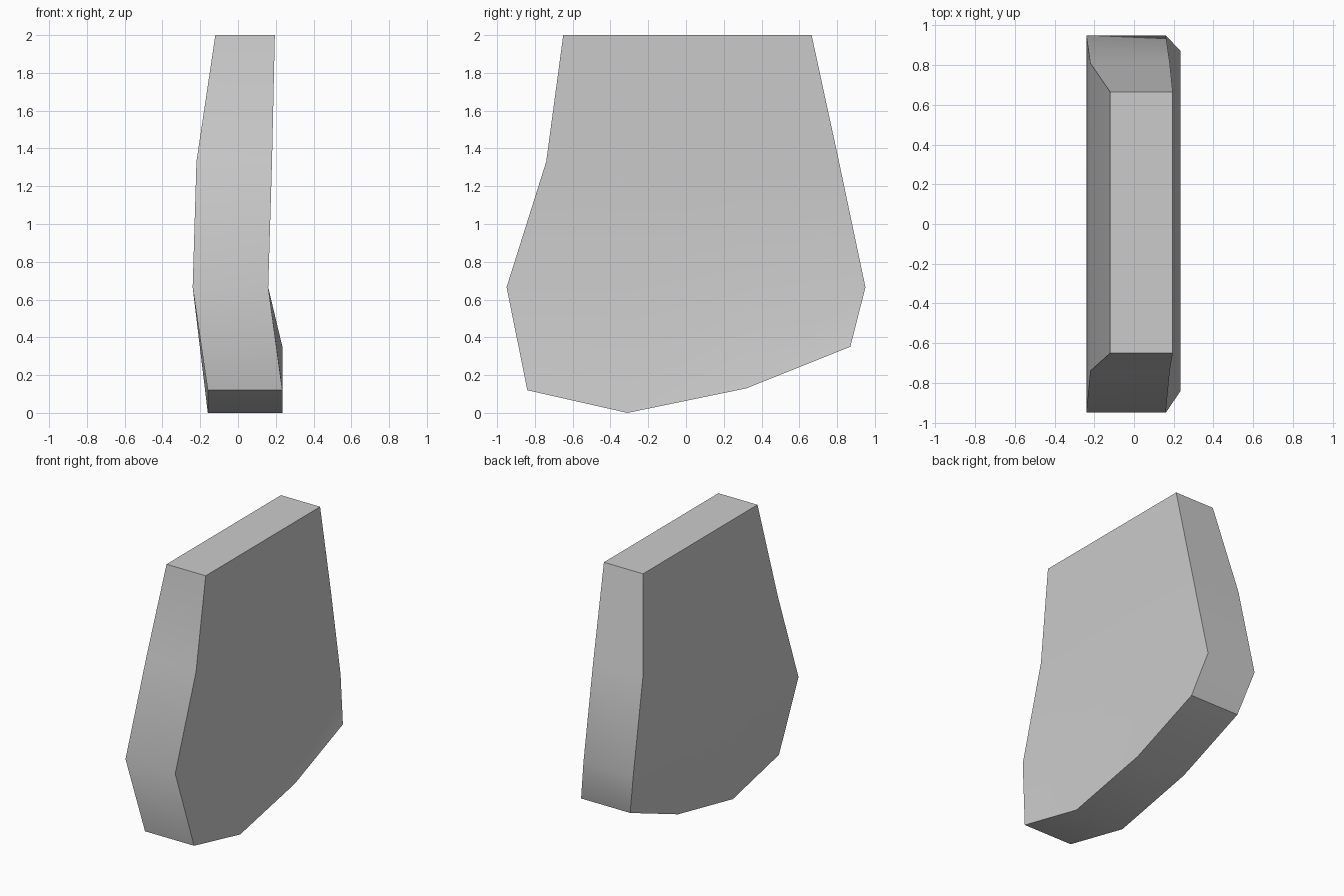
import bpy, bmesh, math

cube = bpy.data.objects.get("Cube")
if cube:
    bpy.data.objects.remove(cube, do_unlink=True)

# Plain grey for the whole slab
grey = bpy.data.materials.new("plain grey")
grey.use_nodes = True
colour = (0.6, 0.6, 0.6, 1)
grey.diffuse_color = colour
grey.node_tree.nodes["Principled BSDF"].inputs["Base Color"].default_value = colour


def even_row(front, back, z):
    return [(front + (back - front) * i / 3, z) for i in range(4)]


# Rows of the side outline as (y, z), each with its two x limits
rows = [
    ([(-0.84, 0.12), (-0.31, 0), (0.32, 0.13), (0.87, 0.35)], -0.16, 0.235),
    (even_row(-0.95, 0.95, 0.665), -0.24, 0.16),
    (even_row(-0.74, 0.81, 1.33), -0.22, 0.18),
    (even_row(-0.65, 0.665, 2), -0.12, 0.195),
]

bm = bmesh.new()
grids = []
for side in (1, 2):
    grids.append([[bm.verts.new((row[side], y, z)) for y, z in row[0]] for row in rows])

# Broad curved sides
for grid in grids:
    for low, high in zip(grid, grid[1:]):
        for i in range(3):
            bm.faces.new((low[i], low[i + 1], high[i + 1], high[i]))

# Narrow rim joining the two sides
rims = []
for g in grids:
    rims.append(g[0] + [r[3] for r in g[1:]] + g[3][2::-1] + [r[0] for r in g[2:0:-1]])
count = len(rims[0])
for i in range(count):
    j = (i + 1) % count
    bm.faces.new((rims[0][i], rims[0][j], rims[1][j], rims[1][i]))

bmesh.ops.recalc_face_normals(bm, faces=bm.faces[:])
mesh = bpy.data.meshes.new("curved_slab")
bm.to_mesh(mesh)
bm.free()
mesh.materials.append(grey)

slab = bpy.data.objects.new("curved_slab", mesh)
bpy.context.collection.objects.link(slab)
bpy.ops.object.select_all(action="DESELECT")
slab.select_set(True)
bpy.context.view_layer.objects.active = slab
bpy.ops.object.shade_smooth_by_angle(angle=math.radians(32))
